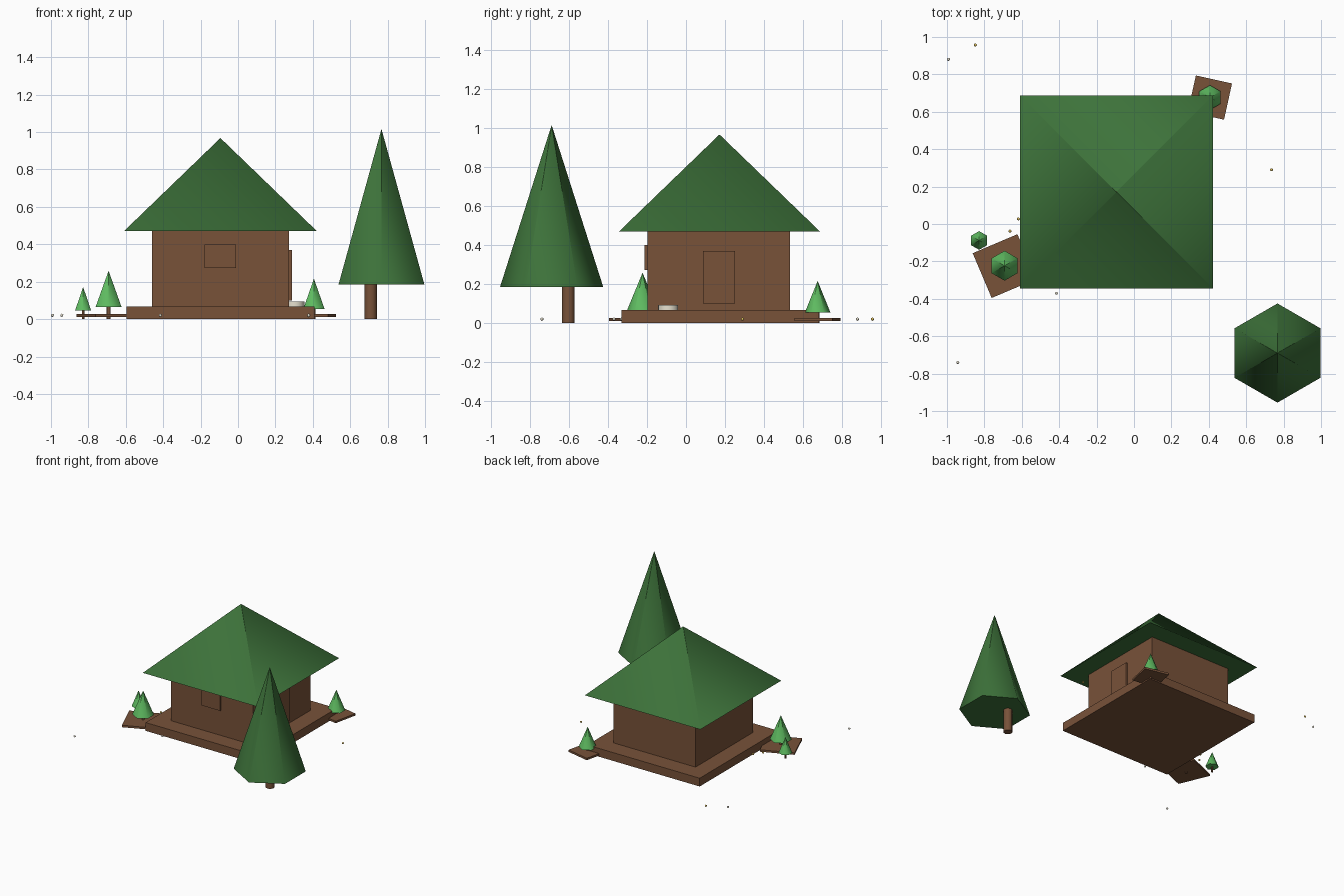
import bpy, bmesh
from math import sin, cos, pi, radians
from mathutils import Matrix

cube = bpy.data.objects.get("Cube")
if cube:
    bpy.data.objects.remove(cube)


def material(name, rgb):
    lin = [((c / 255 + 0.055) / 1.055) ** 2.4 for c in rgb] + [1]
    m = bpy.data.materials.new(name)
    m.use_nodes = True
    m.diffuse_color = lin
    bsdf = m.node_tree.nodes["Principled BSDF"]
    bsdf.inputs["Base Color"].default_value = lin
    bsdf.inputs["Roughness"].default_value = 0.9
    return m


WOOD = material("brown wood", (120, 82, 57))
DARK = material("dark green", (61, 114, 58))
LIGHT = material("light green", (94, 186, 96))
CREAM = material("cream", (232, 226, 208))
YELLOW = material("soft yellow", (220, 190, 95))


def finish(name, bm, mat, loc, turn=0, smooth=False):
    bmesh.ops.recalc_face_normals(bm, faces=bm.faces)
    if smooth:
        for f in bm.faces:
            f.smooth = True
        for e in bm.edges:
            e.smooth = e.is_boundary or e.calc_face_angle(0) < radians(78)
    me = bpy.data.meshes.new(name)
    bm.to_mesh(me)
    bm.free()
    me.materials.append(mat)
    ob = bpy.data.objects.new(name, me)
    ob.location = loc
    ob.rotation_euler.z = radians(turn)
    bpy.context.collection.objects.link(ob)
    return ob


def box(name, mat, x, y, z, turn=0):
    """Box from (low, high) spans."""
    spans = (x, y, z)
    bm = bmesh.new()
    bmesh.ops.create_cube(bm, size=1)
    bmesh.ops.scale(bm, vec=[b - a for a, b in spans], verts=bm.verts)
    return finish(name, bm, mat, [(a + b) / 2 for a, b in spans], turn)


def cone(name, mat, x, y, z, height, radius, sides, turn=0):
    """Pointed cone with a closed base; its tip is a tiny ring so shading stays radial."""
    bm = bmesh.new()

    def ring(r, h):
        steps = [2 * pi * i / sides for i in range(sides)]
        return [bm.verts.new((r * sin(t), -r * cos(t), h)) for t in steps]

    low, tip = ring(radius, 0), ring(radius * 0.002, height)
    for i in range(sides):
        j = (i + 1) % sides
        bm.faces.new((low[i], low[j], tip[j], tip[i]))
    bm.faces.new(low[::-1])
    return finish(name, bm, mat, (x, y, z), turn, True)


def cylinder(name, mat, x, y, z, height, radius, sides=12):
    bm = bmesh.new()
    bmesh.ops.create_cone(bm, cap_ends=True, segments=sides, radius1=radius, radius2=radius,
                          depth=height, matrix=Matrix.Translation((0, 0, height / 2)))
    return finish(name, bm, mat, (x, y, z), 0, True)


# House: deck, walls, roof, door and window panels
box("deck", WOOD, (-0.595, 0.41), (-0.33, 0.675), (0, 0.067))
box("walls", WOOD, (-0.46, 0.273), (-0.197, 0.535), (0.067, 0.472))
cone("roof", DARK, -0.094, 0.172, 0.47, 0.497, 0.73, 4, 45)
box("door", WOOD, (0.265, 0.29), (0.087, 0.252), (0.10, 0.37))
box("window_panel", WOOD, (-0.178, -0.012), (-0.212, -0.19), (0.272, 0.40))
cylinder("round_stool", CREAM, 0.303, -0.092, 0.067, 0.026, 0.052, 16)

# Large tree, with its trunk off centre
cone("large_tree_crown", DARK, 0.767, -0.69, 0.185, 0.83, 0.265, 6)
cylinder("large_tree_trunk", WOOD, 0.71, -0.605, 0, 0.2, 0.033)

# Garden beds
box("left_bed", WOOD, (-0.822, -0.562), (-0.355, -0.095), (0.01, 0.026), 23)
box("right_bed", WOOD, (0.307, 0.505), (0.577, 0.775), (0.01, 0.026), -12.5)

# Small trees: x, y, crown base, crown height, crown radius
saplings = [(-0.692, -0.223, 0.065, 0.193, 0.08),
            (-0.828, -0.088, 0.045, 0.126, 0.05),
            (0.406, 0.676, 0.053, 0.163, 0.066)]
for n, (x, y, z, h, r) in enumerate(saplings, 1):
    cone(f"small_tree_crown_{n}", LIGHT, x, y, z, h, r, 6)
    cylinder(f"small_tree_trunk_{n}", WOOD, x, y, 0, z + 0.01, r * 0.13, 8)

# Scattered blossoms
cream_spots = [(-0.992, 0.88), (-0.415, -0.37), (-0.942, -0.74), (0.378, -0.331)]
yellow_spots = [(-0.848, 0.957), (0.735, 0.29), (-0.618, 0.027), (-0.663, -0.038)]
for label, mat, spots in (("cream", CREAM, cream_spots), ("yellow", YELLOW, yellow_spots)):
    for n, (x, y) in enumerate(spots, 1):
        bm = bmesh.new()
        bmesh.ops.create_icosphere(bm, subdivisions=1, radius=0.009)
        finish(f"{label}_blossom_{n}", bm, mat, (x, y, 0.02), 0, True)
